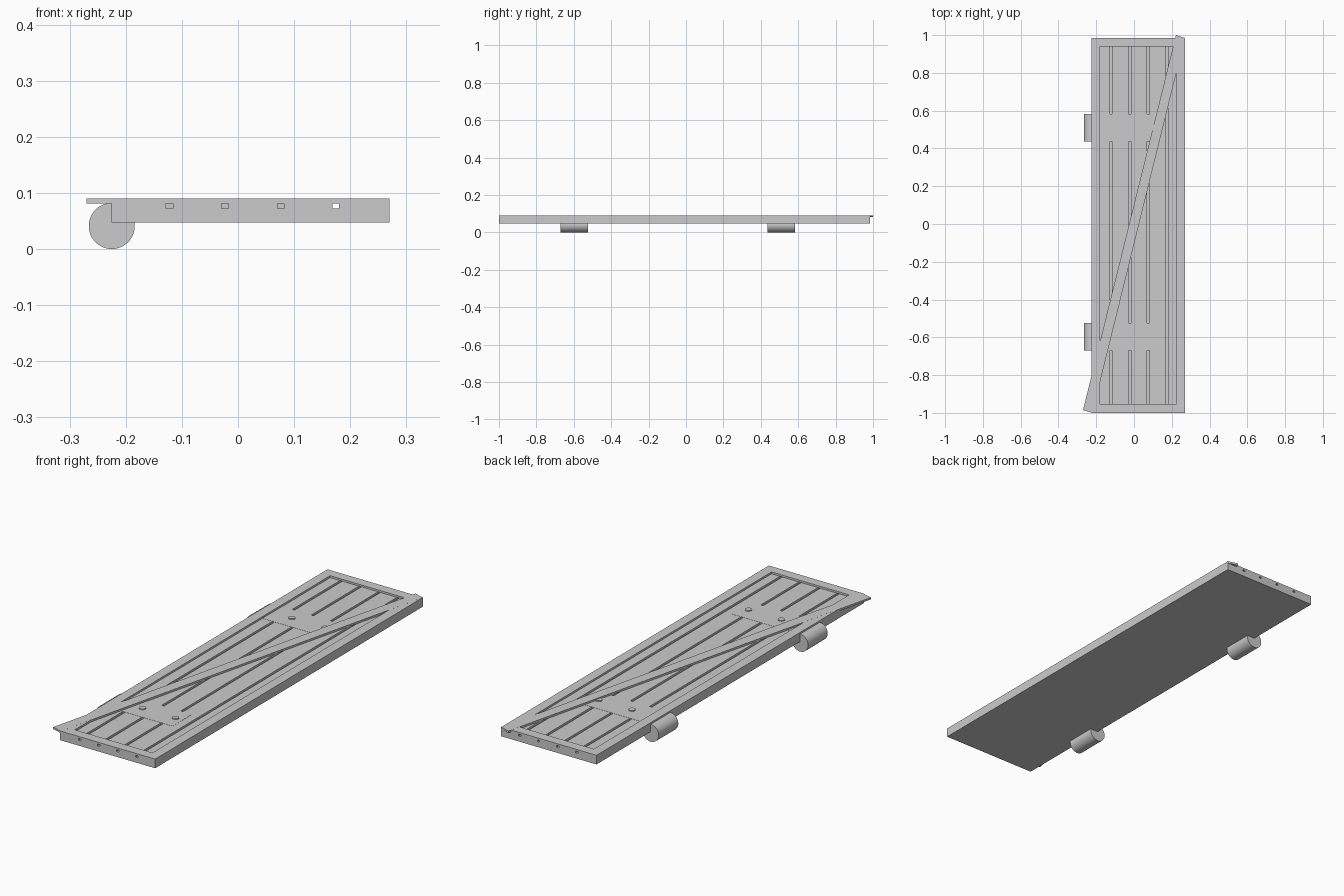
import bpy
import bmesh
from math import pi, radians

old = bpy.data.objects.get("Cube")
if old:
    bpy.data.objects.remove(old)

grey = bpy.data.materials.new("plain grey")
grey.use_nodes = True
COLOR = (0.6, 0.6, 0.6, 1)
grey.diffuse_color = COLOR
grey.node_tree.nodes["Principled BSDF"].inputs["Base Color"].default_value = COLOR


def slab(name, outline, z0, z1):
    """Extrude a counter-clockwise outline from z0 to z1."""
    bm = bmesh.new()
    face = bm.faces.new([bm.verts.new((x, y, z0)) for x, y in outline])
    top = bmesh.ops.extrude_face_region(bm, geom=[face])["geom"]
    for v in top:
        if isinstance(v, bmesh.types.BMVert):
            v.co.z = z1
    bmesh.ops.recalc_face_normals(bm, faces=bm.faces)
    mesh = bpy.data.meshes.new(name)
    bm.to_mesh(mesh)
    bm.free()
    obj = bpy.data.objects.new(name, mesh)
    bpy.context.collection.objects.link(obj)
    mesh.materials.append(grey)
    return obj


def box(name, x0, x1, y0, y1, z0, z1):
    return slab(name, [(x0, y0), (x1, y0), (x1, y1), (x0, y1)], z0, z1)


def cylinder(name, radius, depth, location, rotation=(0, 0, 0), sides=48):
    bpy.ops.mesh.primitive_cylinder_add(vertices=sides, radius=radius, depth=depth,
                                        location=location, rotation=rotation)
    obj = bpy.context.object
    obj.name = name
    obj.data.materials.append(grey)
    bpy.ops.object.shade_smooth_by_angle(angle=radians(30))


LEFT, RIGHT, FRONT, BACK = -0.225, 0.27, -1.0, 0.985
BASE, GROOVE, PLANK, TOP = 0.047, 0.072, 0.081, 0.09
BORDER = 0.046

# Backing board and planks separated by open grooves
box("backing_board", LEFT, RIGHT, FRONT, BACK, BASE, GROOVE)
grooves = [-0.122, -0.023, 0.076, 0.174]
starts = [LEFT] + [g + 0.006 for g in grooves]
ends = [g - 0.006 for g in grooves] + [RIGHT]
for i, (a, b) in enumerate(zip(starts, ends), 1):
    box(f"plank_{i}", a, b, FRONT, BACK, GROOVE, PLANK)

# Raised border
box("frame_right", LEFT, LEFT + BORDER, FRONT, BACK, PLANK, TOP)
box("frame_left", RIGHT - BORDER, RIGHT, FRONT, BACK, PLANK, TOP)
for name, y in (("frame_front", FRONT), ("frame_back", BACK - BORDER)):
    box(name, LEFT + BORDER, RIGHT - BORDER, y, y + BORDER, PLANK, TOP)

# Diagonal brace overhanging two corners
slab("diagonal_brace", [(-0.27, -0.985), (-0.22, -1.0), (0.27, 0.985), (0.222, 1.0)],
     PLANK, TOP + 0.0002)

# Hinges: strap, barrel and two flat bolt heads each
for side, y in (("front", -0.598), ("back", 0.51)):
    box(f"hinge_strap_{side}", LEFT, 0.13, y - 0.073, y + 0.073, GROOVE, PLANK + 0.0007)
    cylinder(f"hinge_barrel_{side}", 0.041, 0.146, (LEFT, y, 0.041), (pi / 2, 0, 0))
    for n, x in enumerate((-0.077, 0.095), 1):
        cylinder(f"hinge_bolt_{side}_{n}", 0.015, 0.008, (x, y, 0.082), sides=24)
